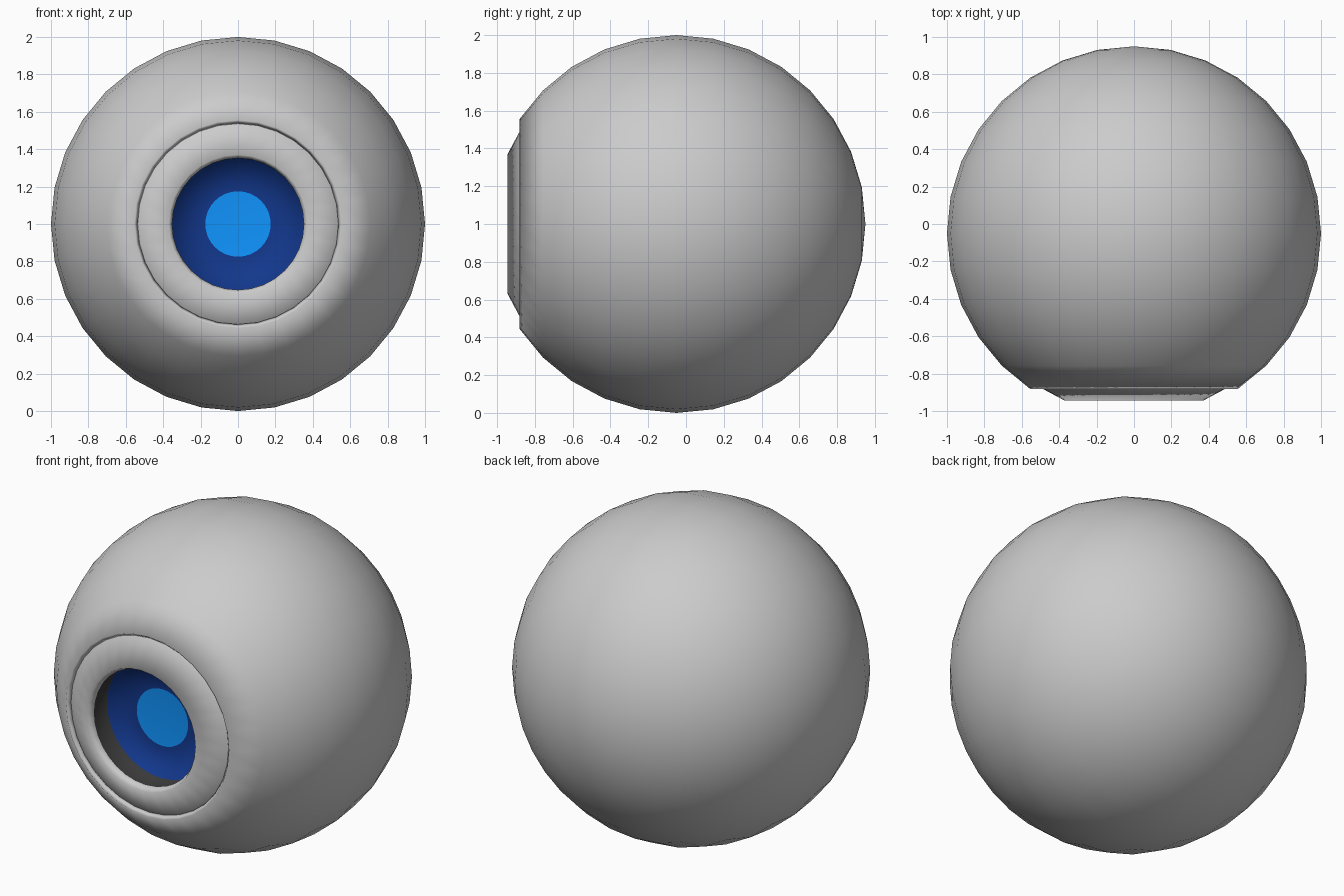
import bpy, bmesh
from math import sin, cos, pi

if "Cube" in bpy.data.objects:
    bpy.data.objects.remove(bpy.data.objects["Cube"])

SEG = 32
CENTRE = (0, -0.05, 1)
STEP = pi / 16          # ring spacing of the spheres


def material(name, rgb):
    m = bpy.data.materials.new(name)
    m.diffuse_color = (*rgb, 1)
    m.use_nodes = True
    m.node_tree.nodes["Principled BSDF"].inputs["Base Color"].default_value = m.diffuse_color
    return m


def arc(radius, first_ring):
    """Rings (radius, forward distance) from an opening to the back pole."""
    return [(radius * sin(i * STEP), radius * cos(i * STEP))
            for i in range(first_ring, 16)] + [(0, -radius)]


def revolve(name, profile, bands=None, mats=()):
    """Turn a profile around the y axis; bands gives a material slot per strip."""
    bm = bmesh.new()
    rings = []
    for r, d in profile:
        n = SEG if r > 0 else 1
        rings.append([bm.verts.new((r * sin(2 * pi * k / SEG), -d,
                                    r * cos(2 * pi * k / SEG))) for k in range(n)])
    for i, (a, b) in enumerate(zip(rings, rings[1:])):
        for k in range(SEG):
            j = (k + 1) % SEG
            quad = [a[k % len(a)], a[j % len(a)], b[j % len(b)], b[k % len(b)]]
            f = bm.faces.new(list(dict.fromkeys(quad)))
            f.smooth = True
            f.material_index = (bands or {}).get(i, 0)
    bmesh.ops.recalc_face_normals(bm, faces=bm.faces[:])
    me = bpy.data.meshes.new(name)
    bm.to_mesh(me)
    bm.free()
    for m in mats:
        me.materials.append(m)
    ob = bpy.data.objects.new(name, me)
    ob.location = CENTRE
    bpy.context.collection.objects.link(ob)
    return ob


# Outer shell with a wide front opening
casing = revolve("outer_casing", arc(1.0, 3))
solid = casing.modifiers.new("thickness", "SOLIDIFY")
solid.thickness = 0.03
solid.offset = -1

# Inner ball with a narrower opening, recessed socket and lens
grey = material("shell_grey", (0.8, 0.8, 0.8))
dark = material("socket_dark", (0.04, 0.04, 0.04))
navy = material("lens_dark_blue", (0.006, 0.038, 0.26))
blue = material("lens_light_blue", (0.005, 0.3, 1.0))
lens_and_socket = [(0, 0.68), (0.175, 0.685), (0.367, 0.70), (0.352, 0.85)]
revolve("inner_ball", lens_and_socket + arc(0.968, 2),
        bands={0: 3, 1: 2, 2: 1}, mats=(grey, dark, navy, blue))
